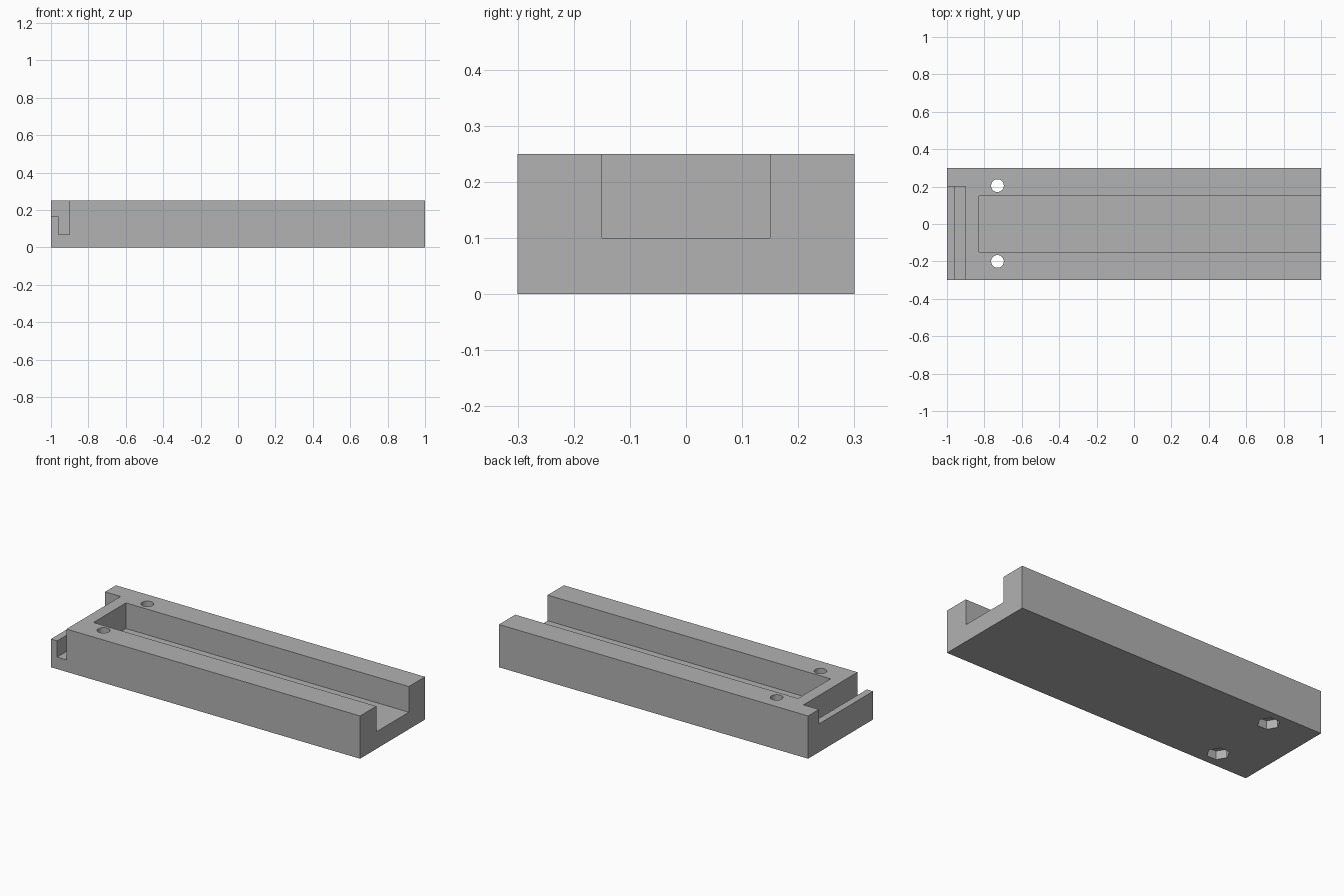
import bpy
from math import pi

if "Cube" in bpy.data.objects:
    bpy.data.objects.remove(bpy.data.objects["Cube"])

grey = bpy.data.materials.new("plain_grey")
grey.use_nodes = True
colour = (0.445, 0.445, 0.445, 1)
grey.diffuse_color = colour
grey.node_tree.nodes["Principled BSDF"].inputs["Base Color"].default_value = colour


def box(name, low, high):
    """Box spanning two opposite corners."""
    centre = [(a + b) / 2 for a, b in zip(low, high)]
    bpy.ops.mesh.primitive_cube_add(size=1, location=centre)
    obj = bpy.context.object
    obj.name = name
    obj.scale = [b - a for a, b in zip(low, high)]
    bpy.ops.object.transform_apply(location=True, rotation=False, scale=True)
    obj.data.materials.append(grey)
    return obj


def prism(name, sides, radius, x, y, bottom, top):
    """Upright prism; the first corner points along x."""
    bpy.ops.mesh.primitive_cylinder_add(
        vertices=sides, radius=radius, depth=top - bottom,
        location=(x, y, (bottom + top) / 2), rotation=(0, 0, pi / 2))
    obj = bpy.context.object
    obj.name = name
    obj.data.materials.append(grey)
    return obj


# Solid body
body = box("base_block", (-1, -0.3, 0), (1, 0.3, 0.25))

# Long channel open at one end, groove and lowered lip at the other
cutters = [
    box("channel_cutter", (-0.83, -0.15, 0.1), (1.2, 0.15, 0.4)),
    box("groove_cutter", (-0.96, -0.5, 0.07), (-0.9, 0.2, 0.4)),
    box("lip_cutter", (-1.2, -0.5, 0.165), (-0.93, 0.2, 0.4)),
]

# Bolt holes with hexagonal nut recesses underneath
for side, y in (("front", -0.2), ("back", 0.205)):
    cutters.append(prism(side + "_bolt_hole_cutter", 32, 0.034, -0.73, y, -0.1, 0.4))
    cutters.append(prism(side + "_nut_recess_cutter", 6, 0.06, -0.73, y, -0.1, 0.05))

# Apply each cut, then drop the cutters
bpy.ops.object.select_all(action="DESELECT")
bpy.context.view_layer.objects.active = body
body.select_set(True)
for cutter in cutters:
    cut = body.modifiers.new(cutter.name, "BOOLEAN")
    cut.operation = "DIFFERENCE"
    cut.solver = "EXACT"
    cut.object = cutter
    bpy.ops.object.modifier_apply(modifier=cut.name)
    bpy.data.objects.remove(cutter)

bpy.ops.object.shade_smooth_by_angle(angle=pi / 6)
